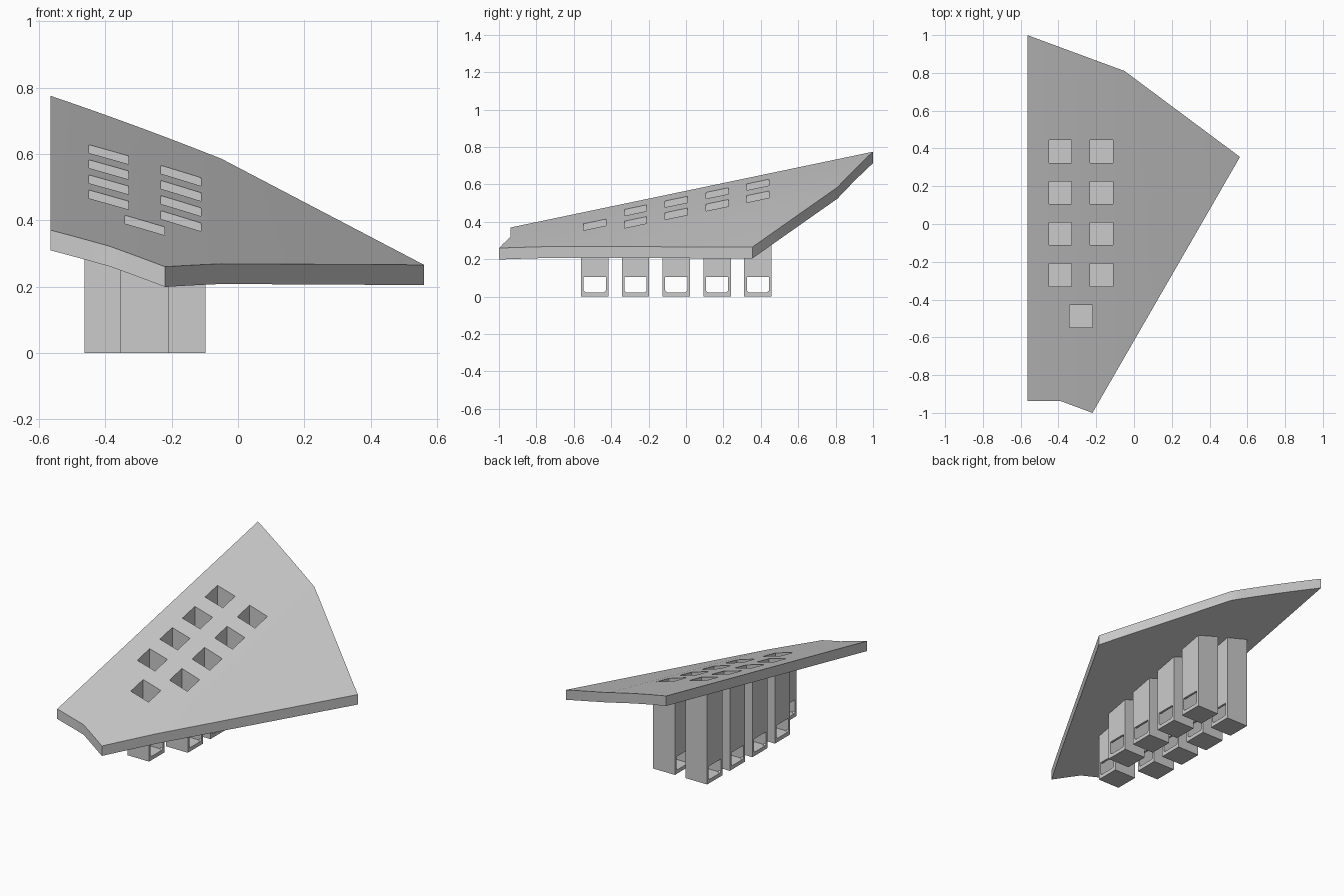
import bpy
import bmesh
from mathutils import Matrix, Vector

cube = bpy.data.objects.get("Cube")
if cube:
    bpy.data.objects.remove(cube, do_unlink=True)

THICK = 0.061    # plate thickness
OUTER = 0.147    # post width
INNER = 0.12     # well width
FLOOR = 0.022    # top of the post floor

grey = bpy.data.materials.new("light_grey")
grey.use_nodes = True
grey.diffuse_color = (0.6, 0.6, 0.6, 1)
grey.node_tree.nodes["Principled BSDF"].inputs["Base Color"].default_value = (0.6, 0.6, 0.6, 1)


def surface(x, y):
    """Height of the plate top: a gentle bend in x, a steady rise in y."""
    d = x + 0.05
    bend = -0.32 * d - 0.056 * d * d if d < 0 else -0.368 * d
    return 0.416 + bend + 0.209 * y


def finish(bm, name):
    bmesh.ops.recalc_face_normals(bm, faces=bm.faces)
    mesh = bpy.data.meshes.new(name)
    bm.to_mesh(mesh)
    bm.free()
    mesh.materials.append(grey)
    obj = bpy.data.objects.new(name, mesh)
    bpy.context.collection.objects.link(obj)
    return obj


def add_box(bm, x, y, low, high, width):
    place = Matrix.Translation((x, y, (low + high) / 2))
    size = Matrix.Diagonal((width, width, high - low, 1))
    return bmesh.ops.create_cube(bm, size=1, matrix=place @ size)["verts"]


def extrude(bm, faces, offset):
    new = bmesh.ops.extrude_face_region(bm, geom=faces)["geom"]
    moved = [v for v in new if isinstance(v, bmesh.types.BMVert)]
    bmesh.ops.translate(bm, verts=moved, vec=offset)


def cut(obj, cutter):
    mod = obj.modifiers.new("cut", "BOOLEAN")
    mod.operation = "DIFFERENCE"
    mod.solver = "EXACT"
    mod.object = cutter
    bpy.context.view_layer.objects.active = obj
    bpy.ops.object.modifier_apply(modifier=mod.name)


# Two columns of four posts, and one thumb post between them
rows = [0.384 - 0.218 * i for i in range(5)]
spots = [(x, y) for x in (-0.39, -0.172) for y in rows[:4]] + [(-0.281, rows[4])]

# Curved plate: outline, sliced across the bend, lifted and thickened
outline = [(-0.565, 1), (-0.05, 0.81), (0.561, 0.355),
           (-0.22, -1), (-0.387, -0.938), (-0.565, -0.938)]
bm = bmesh.new()
bm.faces.new([bm.verts.new((x, y, 0)) for x, y in outline])
stations = [-0.387, -0.22, -0.05] + [-0.51, -0.45, -0.33, -0.275, -0.165, -0.11]
for x in stations:
    bmesh.ops.bisect_plane(bm, geom=bm.verts[:] + bm.edges[:] + bm.faces[:],
                           dist=0.0001, plane_co=(x, 0, 0), plane_no=(1, 0, 0))
for v in bm.verts:
    v.co.z = surface(v.co.x, v.co.y)
extrude(bm, bm.faces[:], Vector((0, 0, -THICK)))
plate = finish(bm, "plate")

# Cutter for the square wells
bm = bmesh.new()
for x, y in spots:
    add_box(bm, x, y, FLOOR, 1, INNER)
wells = finish(bm, "well_cutter")

# Cutter for the side windows, with clipped lower corners
bm = bmesh.new()
half, clip, top = INNER / 2 - 0.001, 0.01, 0.105
profile = [(-half, top), (-half, FLOOR + clip), (clip - half, FLOOR + 0.001),
           (half - clip, FLOOR + 0.001), (half, FLOOR + clip), (half, top)]
for x, y in spots:
    face = bm.faces.new([bm.verts.new((x - 0.09, y + p, z)) for p, z in profile])
    extrude(bm, [face], Vector((0.18, 0, 0)))
windows = finish(bm, "window_cutter")

# Hollow posts, their tops following the underside of the plate
cut(plate, wells)
for i, (x, y) in enumerate(spots):
    bm = bmesh.new()
    for v in add_box(bm, x, y, 0, 0.2, OUTER):
        if v.co.z > 0.1:
            v.co.z = surface(v.co.x, v.co.y) - THICK + 0.004
    post = finish(bm, "thumb_post" if i == 8 else f"post_{i + 1}")
    cut(post, wells)
    cut(post, windows)

for helper in (wells, windows):
    bpy.data.objects.remove(helper, do_unlink=True)

# Smooth bend with crisp edges
bpy.ops.object.select_all(action="DESELECT")
plate.select_set(True)
bpy.context.view_layer.objects.active = plate
bpy.ops.object.shade_smooth_by_angle(angle=0.5)
